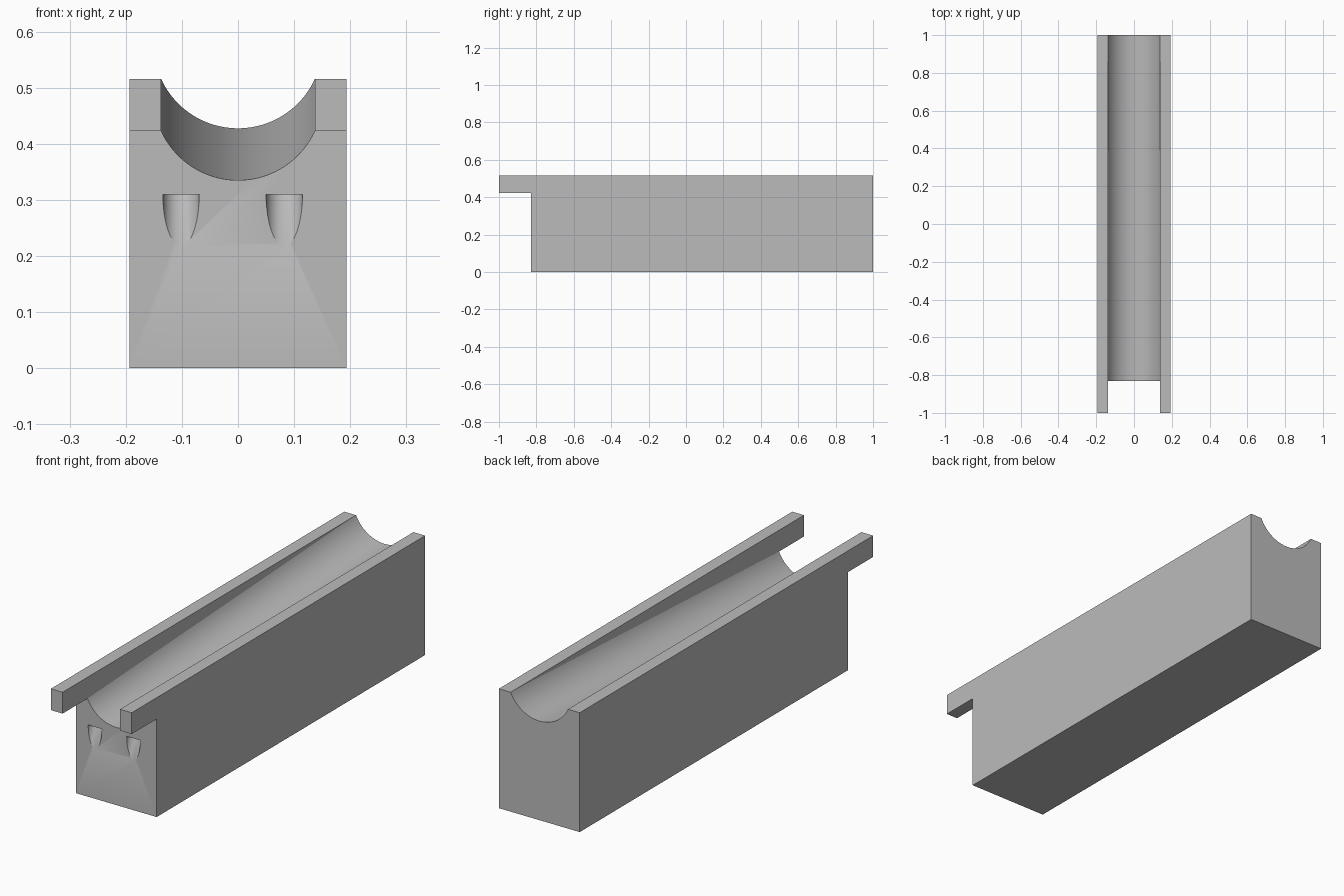
import bpy, bmesh, math

cube = bpy.data.objects.get("Cube")
if cube:
    bpy.data.objects.remove(cube, do_unlink=True)

HALF_W, TOP = 0.193, 0.515
FRONT, RAIL_Z = -0.83, 0.423      # body front face and rail underside
SLOT, RADIUS = 0.137, 0.1506      # channel half width and arc radius

grey = bpy.data.materials.new("plain grey")
grey.use_nodes = True
grey.diffuse_color = (0.5, 0.5, 0.5, 1)
grey.node_tree.nodes["Principled BSDF"].inputs["Base Color"].default_value = (0.5, 0.5, 0.5, 1)


def loft(name, ring_a, ring_b):
    """Closed solid between two rings with equal point counts."""
    bm = bmesh.new()
    a = [bm.verts.new(p) for p in ring_a]
    b = [bm.verts.new(p) for p in ring_b]
    bm.faces.new(a)
    bm.faces.new(b[::-1])
    for i in range(len(a)):
        j = (i + 1) % len(a)
        bm.faces.new((a[i], b[i], b[j], a[j]))
    bmesh.ops.recalc_face_normals(bm, faces=bm.faces)
    mesh = bpy.data.meshes.new(name)
    bm.to_mesh(mesh)
    bm.free()
    mesh.materials.append(grey)
    obj = bpy.data.objects.new(name, mesh)
    bpy.context.collection.objects.link(obj)
    return obj


def box(name, w, y0, y1, z0, z1):
    def ring(y):
        return [(-w, y, z0), (w, y, z0), (w, y, z1), (-w, y, z1)]
    return loft(name, ring(y0), ring(y1))


def channel_ring(y):
    """Round-bottomed slot section; its floor rises toward the back."""
    floor = 0.335 + 0.0925 * (y - FRONT) / (1 - FRONT)
    span = math.asin(SLOT / RADIUS)
    ring = [(-SLOT, y, 0.8), (SLOT, y, 0.8)]
    for i in range(49):
        a = span * (1 - i / 24)
        ring.append((RADIUS * math.sin(a), y, floor + RADIUS * (1 - math.cos(a))))
    return ring


def pocket_ring(x, z):
    """Flat section of a leaning round pocket."""
    depth, top = 0.0347, 0.31
    y = FRONT - depth * (top - z) / 0.092
    return [(x + 0.0325 * math.cos(a), y + depth * math.sin(a), z)
            for a in (math.tau * i / 48 for i in range(48))]


# Solid block, then the cutters that shape it
body = box("channel_block", HALF_W, -1, 1, 0, TOP)
cutters = [
    box("rail_undercut", 0.3, -1.2, FRONT, -0.1, RAIL_Z),
    loft("channel_cutter", channel_ring(-1.1), channel_ring(1.1)),
    loft("right_pocket_cutter", pocket_ring(-0.1015, 0.15), pocket_ring(-0.1015, 0.31)),
    loft("left_pocket_cutter", pocket_ring(0.0825, 0.15), pocket_ring(0.0825, 0.31)),
]
bpy.ops.object.select_all(action="DESELECT")
body.select_set(True)
bpy.context.view_layer.objects.active = body
for cutter in cutters:
    mod = body.modifiers.new(cutter.name, "BOOLEAN")
    mod.operation = "DIFFERENCE"
    mod.solver = "EXACT"
    mod.object = cutter
    bpy.ops.object.modifier_apply(modifier=mod.name)
for cutter in cutters:
    bpy.data.objects.remove(cutter, do_unlink=True)

bpy.ops.object.shade_smooth_by_angle(angle=math.radians(25))
